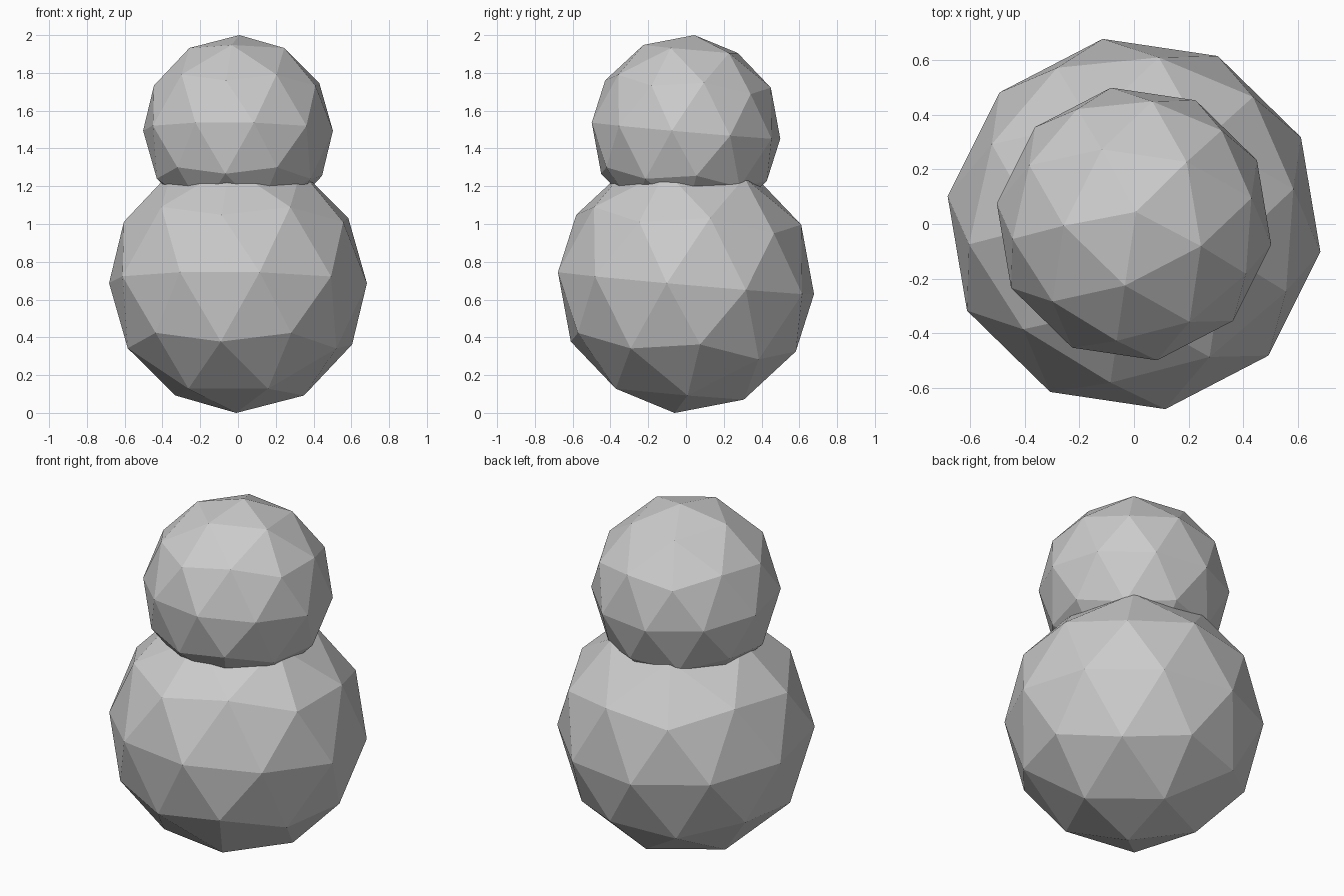
import bpy
from math import radians
from mathutils import Matrix

if "Cube" in bpy.data.objects:
    bpy.data.objects.remove(bpy.data.objects["Cube"])

# Both balls share one turn: spin about z, then a slight lean of the pole
TURN = (Matrix.Rotation(radians(0.8), 4, 'Y')
        @ Matrix.Rotation(radians(-5.0), 4, 'X')
        @ Matrix.Rotation(radians(45.5), 4, 'Z'))


def ball(name, radius, z):
    """Flat-faced 80-sided ball centred on the z axis."""
    bpy.ops.mesh.primitive_ico_sphere_add(subdivisions=2, radius=radius)
    obj = bpy.context.object
    obj.name = name
    obj.matrix_world = Matrix.Translation((0, 0, z)) @ TURN
    bpy.ops.object.shade_flat()
    return obj


# Large lower ball resting on the floor
ball("body", 0.69, 0.687)
# Smaller upper ball sunk into the top of the body
ball("head", 0.508, 1.494)
